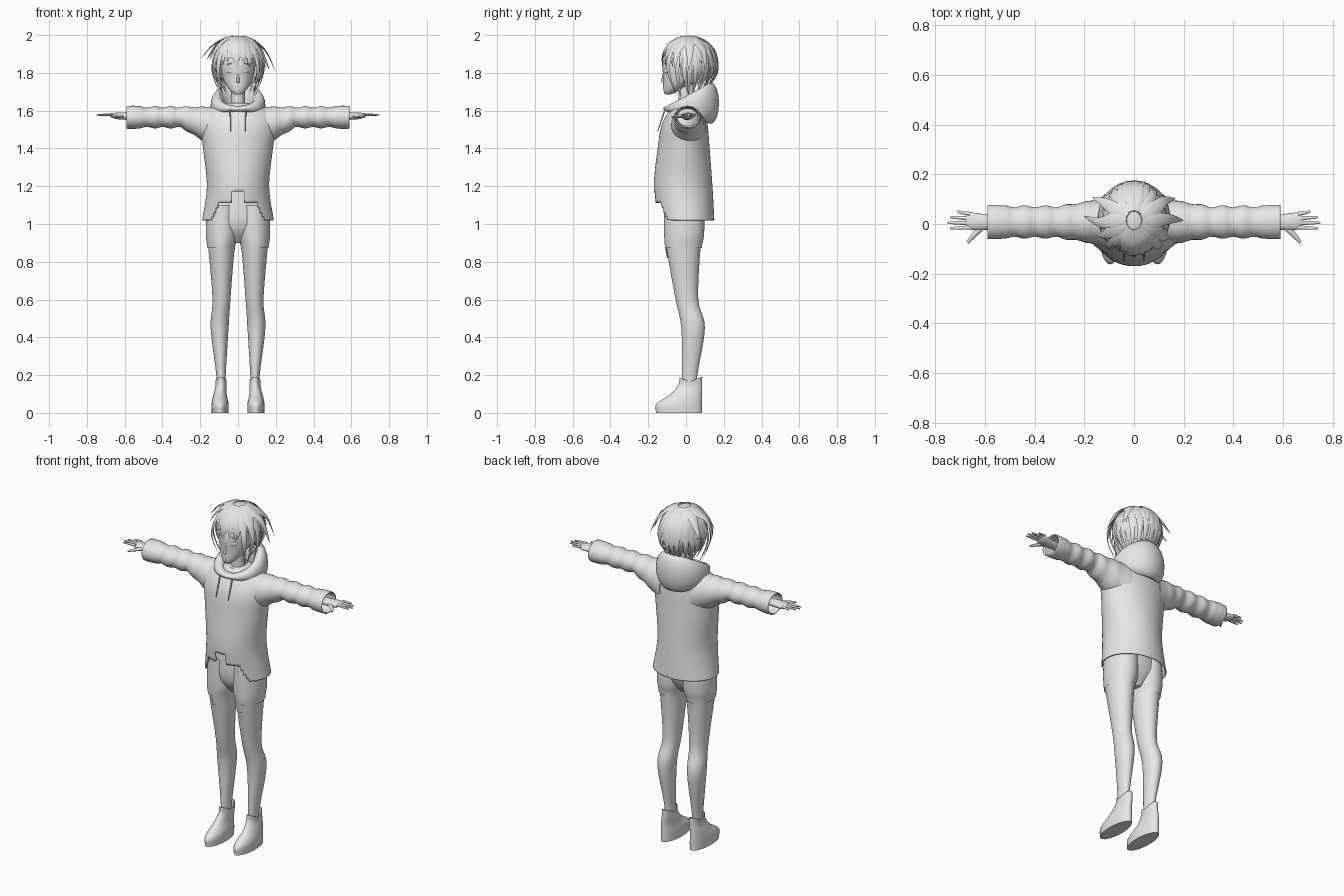
import bpy, bmesh, math, random
from mathutils import Vector

random.seed(4)
if "Cube" in bpy.data.objects:
    bpy.data.objects.remove(bpy.data.objects["Cube"])

grey = bpy.data.materials.new("plain_grey")
grey.use_nodes = True
grey.diffuse_color = (0.8, 0.8, 0.8, 1)
grey.node_tree.nodes["Principled BSDF"].inputs["Base Color"].default_value = grey.diffuse_color


def smooth_rows(rows, steps):
    """Catmull-Rom interpolation of a list of equal-length tuples."""
    rows = [Vector(row) for row in rows]
    padded = [rows[0]] + rows + [rows[-1]]
    result = []
    for before, start, end, after in zip(padded, padded[1:], padded[2:], padded[3:]):
        for step in range(steps):
            t = step / steps
            pull_in, pull_out = (end - before) / 2, (after - start) / 2
            gap = end - start
            result.append(start + pull_in * t + (gap * 3 - pull_in * 2 - pull_out) * t ** 2
                          + (pull_in + pull_out - gap * 2) * t ** 3)
    return result + [rows[-1]]


def loft(rows, axis="z", sides=32, steps=5):
    """Elliptical rings from (position, low u, high u, low v, high v) rows along an axis."""
    rings = []
    for position, u_low, u_high, v_low, v_high in smooth_rows(rows, steps):
        ring = []
        for i in range(sides):
            angle = math.tau * i / sides
            u = (u_low + u_high) / 2 + (u_high - u_low) / 2 * math.cos(angle)
            v = (v_low + v_high) / 2 + (v_high - v_low) / 2 * math.sin(angle)
            ring.append(Vector((u, v, position) if axis == "z" else (position, u, v)))
        rings.append(ring)
    return rings


def centred(rows):
    """Turn (z, half width, front, back) rows into rows for a loft about x = 0."""
    return [(z, -half, half, front, back) for z, half, front, back in rows]


def sweep(path, width, thick, taper, facing, sides=8, steps=5):
    """Flattened tube along a path; facing gives its outward direction at a point."""
    points = smooth_rows(path, steps)
    last = len(points) - 1
    rings = []
    for i, point in enumerate(points):
        tangent = points[min(i + 1, last)] - points[max(i - 1, 0)]
        across = tangent.cross(facing(point)).normalized()
        outward = across.cross(tangent).normalized()
        size = taper(i / last)
        rings.append([point + across * math.cos(math.tau * k / sides) * width * size
                      + outward * math.sin(math.tau * k / sides) * thick * size
                      for k in range(sides)])
    return rings


def build(name, tubes, cut=None, mirror=False, wall=0):
    """Skin lists of rings, drop the faces a rule selects and shade smooth."""
    bm = bmesh.new()
    for rings in tubes:
        loops = [[bm.verts.new(point) for point in ring] for ring in rings]
        for low, high in zip(loops, loops[1:]):
            for i in range(len(low)):
                bm.faces.new((low[i - 1], low[i], high[i], high[i - 1]))
        bm.faces.new(loops[0])
        bm.faces.new(loops[-1])
    bmesh.ops.recalc_face_normals(bm, faces=bm.faces)
    if cut:
        gone = [face for face in bm.faces if cut(face.calc_center_median(), len(face.verts) > 4)]
        bmesh.ops.delete(bm, geom=gone, context="FACES")
    mesh = bpy.data.meshes.new(name)
    bm.to_mesh(mesh)
    bm.free()
    mesh.materials.append(grey)
    obj = bpy.data.objects.new(name, mesh)
    bpy.context.collection.objects.link(obj)
    if wall:
        obj.modifiers.new("wall", "SOLIDIFY").thickness = wall
    if mirror:
        obj.modifiers.new("mirror", "MIRROR")
    bpy.ops.object.select_all(action="DESELECT")
    obj.select_set(True)
    bpy.context.view_layer.objects.active = obj
    bpy.ops.object.shade_smooth_by_angle(angle=math.radians(45))


def upward(point):
    return Vector((0, 0, 1))


def forward(point):
    return Vector((0, -1, 0))


def narrowing(t):
    return 1 - 0.6 * t ** 2


# Hoodie body with a stepped opening at the front hem
def hem_cut(centre, is_cap):
    x = abs(centre.x)
    top = 1.17 if x < 0.03 else 1.11 - 2 * max(0, x - 0.1)
    return (is_cap and centre.z < 1.1) or (centre.y < -0.03 and x < 0.14 and centre.z < top)


torso = [(1.02, .19, -.15, .15), (1.2, .165, -.17, .14), (1.4, .185, -.15, .125),
         (1.52, .2, -.13, .115), (1.6, .17, -.09, .1), (1.64, .06, -.06, .07)]
build("hoodie_body", [loft(centred(torso), sides=96, steps=14)], hem_cut, wall=.006)

# Wrinkled sleeves, wide at the shoulder and ending in a puffed cuff
sleeve = []
for i in range(50):
    x = .1 + i / 100
    shoulder = max(0, 1 - i / 20)
    cuff = .01 * math.sin(math.pi * min(1, (x - .53) / .07)) if x > .53 else 0
    puff = cuff + .004 * math.sin(75 * x) * (1 - shoulder)
    depth = .063 + .035 * shoulder + puff
    sleeve.append((x, .008 - depth, .008 + depth, 1.51 - .12 * shoulder - puff, 1.62 + puff))
build("sleeves", [loft(sleeve, "x", steps=1)],
      lambda centre, is_cap: is_cap and centre.x > .5, mirror=True, wall=.006)

# Hands: palm, four fingers and thumb
palm = loft([(.54, -.02, .03, 1.55, 1.59), (.64, -.025, .045, 1.555, 1.59),
             (.675, -.015, .045, 1.57, 1.585)], "x")
fingers = []
for i in range(4):
    y, tip = .04 - .018 * i, .75 - .01 * (i - 2) ** 2
    fingers.append(sweep([(.66, y, 1.58), (tip, y * 1.25, 1.577)], .0085, .007, narrowing, upward))
thumb = sweep([(.61, -.01, 1.57), (.64, -.04, 1.57), (.67, -.075, 1.565)], .013, .01, narrowing, upward)
build("hands", [palm, thumb] + fingers, mirror=True)

# Legs and hips
leg = [(1.1, 0, .16, -.11, .09), (.95, 0, .165, -.11, .09), (.85, .02, .155, -.1, .075),
       (.6, .04, .135, -.055, .065), (.45, .05, .145, -.025, .1),
       (.2, .065, .115, -.02, .06), (.1, .065, .115, -.02, .06)]
build("legs", [loft(leg)], mirror=True)
build("hips", [loft(centred([(.9, .03, -.05, .04), (1, .165, -.11, .09), (1.2, .13, -.1, .09)]))])


# Short trousers with a stepped tab at the front of each leg
def shorts_cut(centre, is_cap):
    tab = centre.y < 0 and .05 < centre.x < .1
    return is_cap or centre.z < (.815 if tab else .87)


grow = Vector((0, 0, .005, -.006, .006))
build("shorts", [loft([Vector(row) + grow for row in leg[:4]], sides=64, steps=14)],
      shorts_cut, mirror=True)

# Ankle shoes with dipped rims, and soles
shoe = loft([(z, inner, outer, toe, .085) for z, inner, outer, toe in
             [(.01, .05, .14, -.16), (.05, .05, .14, -.155), (.1, .06, .13, -.08),
              (.15, .06, .12, -.04), (.19, .06, .12, -.035)]])
for ring in shoe:
    for point in ring:
        point.z -= .3 * max(0, point.z - .1) * max(0, 1 - abs(point.y - .02) / .06)
sole = [[point - upward(point) * drop for point in shoe[0]] for drop in (0, .01)]
build("shoes", [shoe], lambda centre, is_cap: is_cap and centre.z > .1, mirror=True, wall=.004)
build("soles", [sole], mirror=True)

# Hood: a ring around the neck, thin at the front and hanging deep behind
hood = []
for i in range(49):
    turn = math.tau * i / 48
    back = (1 - math.cos(turn)) / 2
    outward = Vector((math.sin(turn), -math.cos(turn), 0))
    centre = Vector((.11 * math.sin(turn), .225 * back - .095, 1.61 + .03 * back))
    hood.append([centre + outward * math.cos(math.tau * k / 16) * (.025 + .02 * back)
                 + upward(centre) * math.sin(math.tau * k / 16) * (.015 + .095 * back)
                 for k in range(16)])
build("hood", [hood], lambda centre, is_cap: is_cap)
build("drawstrings", [sweep([(.04, -.11, 1.61), (.04, -.15, 1.49)], .004, .004, narrowing, forward)],
      mirror=True)

# Neck, head and face
build("neck", [loft(centred([(1.55, .05, -.04, .06), (1.65, .037, -.04, .045), (1.78, .037, -.04, .045)]))])
face = [(1.685, .015, -.11, -.08), (1.71, .045, -.12, -.03), (1.77, .08, -.12, .07),
        (1.86, .09, -.12, .11), (1.96, .06, -.06, .08)]
build("head", [loft(centred(face))])
build("nose", [sweep([(0, -.126, 1.75), (0, -.117, 1.8)], .008, .008, narrowing, forward)])
for name, z, height in (("eyes", 1.805, .01), ("eyebrows", 1.845, .003)):
    path = [(.02, -.11, z), (.04, -.11, z + .005), (.06, -.095, z)]
    build(name, [sweep(path, height, .004, lambda t: .2 + math.sin(math.pi * t), forward)], mirror=True)

# Hair cap
crown = Vector((0, .015, 1.855))


def scalp(turn, rise, reach):
    turn, rise = math.radians(turn), math.radians(rise)
    return crown + reach * Vector((.115 * math.cos(rise) * math.sin(turn),
                                   -.14 * math.cos(rise) * math.cos(turn), .14 * math.sin(rise)))


build("hair_cap", [[[scalp(turn, rise, 1) for turn in range(0, 360, 10)] for rise in range(-50, 90, 10)]],
      lambda centre, is_cap: centre.z < (1.89 if centre.y < -.02 else 1.77))


# Pointed locks that run from the crown to an end angle and reach
def lock(turn, end, reach, width):
    path = [scalp(turn + random.uniform(-2, 2) * i, 75 + (end - 75) * i / 3,
                  1.03 + (reach - 1.03) * (i / 3) ** 2) for i in range(4)]
    return sweep(path, width, width / 5, lambda t: max(.03, min(1, .4 + 2 * t) * (1 - t ** 2)),
                 lambda point: point - crown)


def layer(name, turns, end, reach, width, ragged, mirror=False):
    build(name, [lock(turn, end + random.uniform(-ragged, ragged), reach, width) for turn in turns],
          mirror=mirror)


layer("fringe", range(-65, 66, 13), -6, 1.03, .025, 9)
layer("back_locks", range(80, 281, 16), -50, 1.08, .035, 7)
layer("under_locks", range(92, 269, 16), -62, 1.3, .026, 4)
layer("flared_locks", range(110, 251, 28), -8, 1.2, .022, 6)
layer("side_locks", (50, 65, 85), -58, 1.5, .022, 4, mirror=True)

# Wide swept locks standing out at both sides
wings = [lock(side * turn, -3 - 7 * side, reach, .035)
         for side in (-1, 1) for turn, reach in ((70, 1.4), (90, 1.75), (115, 1.6))]
build("wing_locks", wings)
